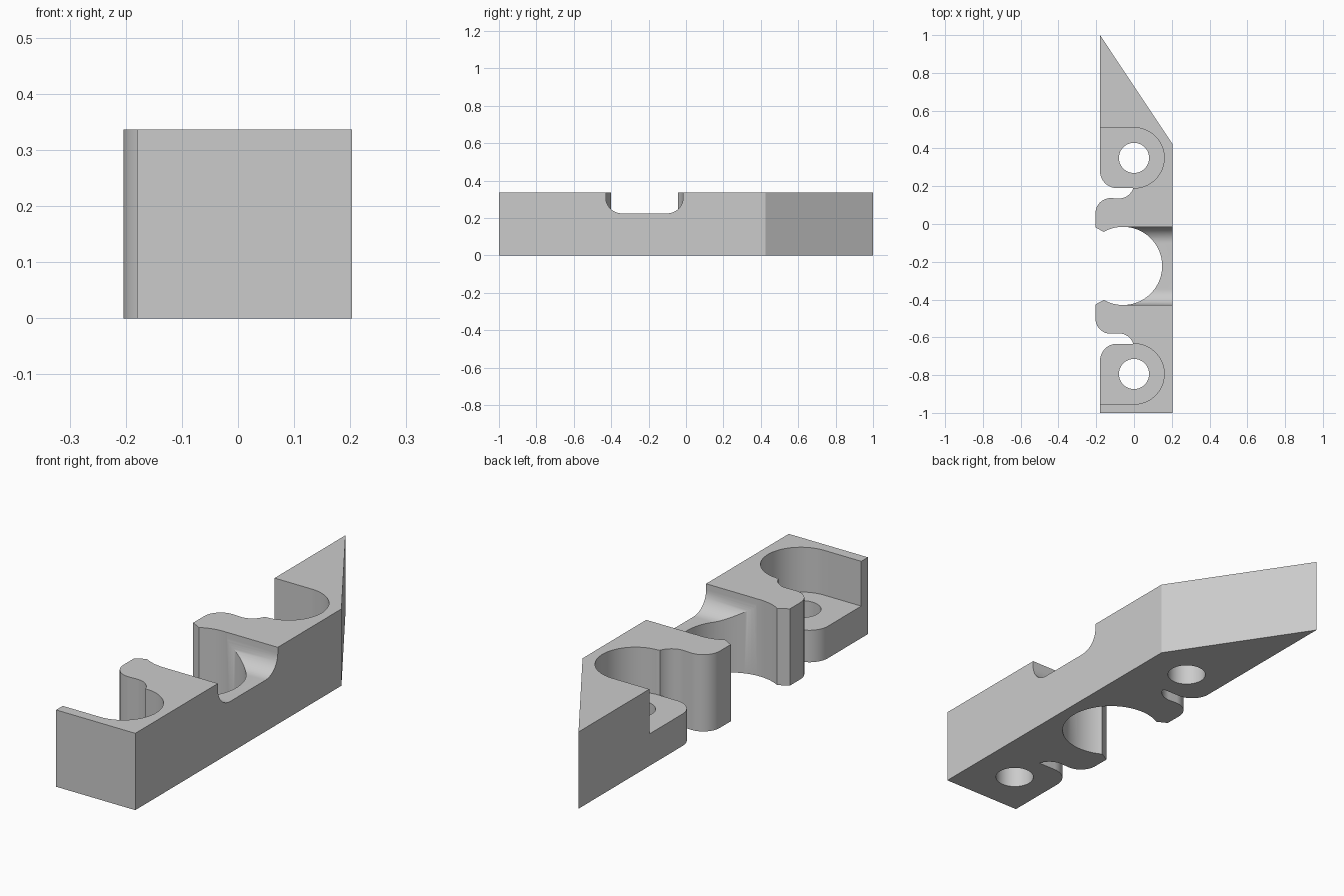
import bpy, bmesh
from math import cos, sin, radians, degrees, atan2
from mathutils import Matrix

cube = bpy.data.objects.get("Cube")
if cube:
    bpy.data.objects.remove(cube, do_unlink=True)

HEIGHT, FLOOR = 0.336, 0.14      # block height, screw pocket floor
MID = -0.222                     # mirror line of the clip, along y
BORE_X, BORE_R = -0.058, 0.207   # round clip opening
SCREW_Y, SCREW_R = 0.35, 0.16    # rear screw pocket

grey = bpy.data.materials.new("grey plastic")
grey.use_nodes = True
colour = (0.6, 0.6, 0.6, 1)
grey.diffuse_color = colour
grey.node_tree.nodes["Principled BSDF"].inputs["Base Color"].default_value = colour


def arc(cx, cy, r, start, end, n=16):
    angles = [radians(start + (end - start) * i / n) for i in range(n + 1)]
    return [(cx + r * cos(a), cy + r * sin(a)) for a in angles]


def mirror(points):
    return [(x, 2 * MID - y) for x, y in reversed(points)]


def prism(name, points, low, high, along_x=False):
    """Extrude a flat profile, upwards or along x."""
    bm = bmesh.new()
    face = bm.faces.new([bm.verts.new((x, y, low)) for x, y in points])
    top = bmesh.ops.extrude_face_region(bm, geom=[face])["geom"]
    verts = [v for v in top if isinstance(v, bmesh.types.BMVert)]
    bmesh.ops.translate(bm, verts=verts, vec=(0, 0, high - low))
    if along_x:
        swap = Matrix(((0, 0, 1), (1, 0, 0), (0, 1, 0))).to_4x4()
        bmesh.ops.transform(bm, matrix=swap, verts=bm.verts)
    bmesh.ops.recalc_face_normals(bm, faces=bm.faces)
    mesh = bpy.data.meshes.new(name)
    bm.to_mesh(mesh)
    bm.free()
    mesh.materials.append(grey)
    obj = bpy.data.objects.new(name, mesh)
    bpy.context.collection.objects.link(obj)
    return obj


# Block outline: rear foot corner, undercut and rounded clip arm
clip_arm = (arc(-0.09, 0.28, 0.09, 180, 270)
            + arc(-0.08, 0.215, 0.08, -18.2, -90)
            + arc(-0.124, 0.057, 0.08, 90, 180)
            + [(-0.204, -0.018)])
lip = degrees(atan2(-0.042 - MID, -0.16 - BORE_X))
bore = arc(BORE_X, MID, BORE_R, lip, -lip, 64)
outline = ([(0.203, -1), (0.203, 0.425), (-0.18, 1)]
           + clip_arm + bore + mirror(clip_arm) + [(-0.18, -1)])
block = prism("clip_block", outline, 0, HEIGHT)

# Screw pockets and through holes, one at each end
pocket = (arc(0, SCREW_Y, SCREW_R, -90, 90, 40)
          + [(-0.3, SCREW_Y + SCREW_R), (-0.3, 0.175), (-0.03, 0.175)])
hole = arc(0, SCREW_Y, 0.08, 0, 360, 40)[:-1]
cutters = []
for end, place in (("rear", list), ("front", mirror)):
    cutters.append(prism(end + "_pocket_cutter", place(pocket), FLOOR, 0.5))
    cutters.append(prism(end + "_hole_cutter", place(hole), -0.1, 0.3))

# Round-bottomed groove from the bore to the left side
r = 0.085
groove = (arc(MID - BORE_R + r, 0.225 + r, r, 180, 270)
          + arc(MID + BORE_R - r, 0.225 + r, r, 270, 360)
          + [(MID + BORE_R, 0.5), (MID - BORE_R, 0.5)])
cutters.append(prism("groove_cutter", groove, -0.04, 0.4, along_x=True))

bpy.context.view_layer.objects.active = block
for cutter in cutters:
    cut = block.modifiers.new(cutter.name, "BOOLEAN")
    cut.operation = "DIFFERENCE"
    cut.solver = "EXACT"
    cut.object = cutter
    bpy.ops.object.modifier_apply(modifier=cut.name)
for cutter in cutters:
    bpy.data.objects.remove(cutter, do_unlink=True)

bpy.ops.object.select_all(action="DESELECT")
block.select_set(True)
bpy.ops.object.shade_smooth_by_angle(angle=radians(30))
